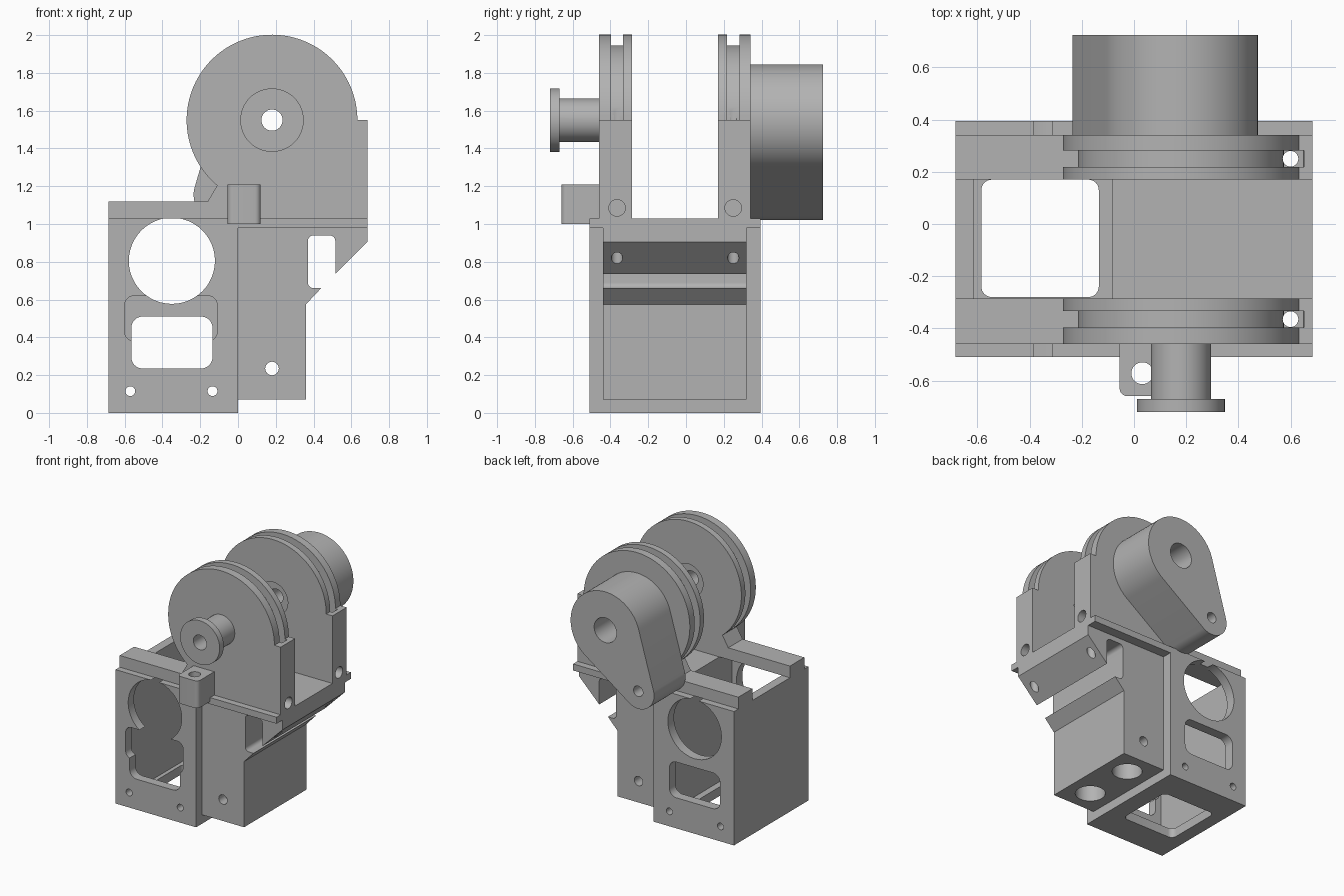
import bpy, bmesh
from math import sin, cos, radians

if "Cube" in bpy.data.objects:
    bpy.data.objects.remove(bpy.data.objects["Cube"], do_unlink=True)

grey = bpy.data.materials.new("plain grey")
grey.use_nodes = True
grey.diffuse_color = (0.45, 0.45, 0.45, 1)
grey.node_tree.nodes["Principled BSDF"].inputs["Base Color"].default_value = (0.45, 0.45, 0.45, 1)


def arc(cx, cy, r, a0, a1, n=8):
    """Points along an arc, angles in degrees."""
    steps = [radians(a0 + (a1 - a0) * i / n) for i in range(n + 1)]
    return [(cx + r * cos(a), cy + r * sin(a)) for a in steps]


def circle(cx, cy, r, n=48):
    return arc(cx, cy, r, 0, 360, n)[:-1]


def rect(x0, x1, y0, y1, r=0):
    if not r:
        return [(x0, y0), (x1, y0), (x1, y1), (x0, y1)]
    return (arc(x0 + r, y0 + r, r, 180, 270) + arc(x1 - r, y0 + r, r, 270, 360)
            + arc(x1 - r, y1 - r, r, 0, 90) + arc(x0 + r, y1 - r, r, 90, 180))


PLACE = {"x": lambda p, t: (t, p[0], p[1]),
         "y": lambda p, t: (p[0], t, p[1]),
         "z": lambda p, t: (p[0], p[1], t)}


def prism(name, pts, axis, a, b):
    """Extrude a closed profile along an axis from a to b."""
    bm = bmesh.new()
    ends = [[bm.verts.new(PLACE[axis](p, t)) for p in pts] for t in (a, b)]
    bm.faces.new(ends[0])
    bm.faces.new(ends[1])
    for i in range(len(pts)):
        j = (i + 1) % len(pts)
        bm.faces.new((ends[0][i], ends[0][j], ends[1][j], ends[1][i]))
    bmesh.ops.recalc_face_normals(bm, faces=bm.faces)
    mesh = bpy.data.meshes.new(name)
    bm.to_mesh(mesh)
    bm.free()
    mesh.materials.append(grey)
    ob = bpy.data.objects.new(name, mesh)
    bpy.context.collection.objects.link(ob)
    return ob


def combine(ob, other, op="DIFFERENCE"):
    mod = ob.modifiers.new(op, "BOOLEAN")
    mod.operation, mod.solver, mod.object = op, "EXACT", other
    bpy.context.view_layer.objects.active = ob
    bpy.ops.object.modifier_apply(modifier=mod.name)
    bpy.data.objects.remove(other, do_unlink=True)


def cut(ob, pts, axis, a, b):
    combine(ob, prism("cutter", pts, axis, a, b))


FRONT, BACK = -0.51, 0.395
AX, AZ = 0.18, 1.55          # wheel axis
parts = []

# Hollow box frame, open at the top
frame = prism("box_frame", rect(-0.685, 0, FRONT, BACK), "z", 0, 1.03)
cut(frame, rect(-0.615, -0.085, -0.44, 0.32), "z", 0.07, 1.2)
cut(frame, rect(-0.585, -0.135, -0.28, 0.17, 0.04), "z", -0.1, 0.2)
cut(frame, circle(-0.35, 0.805, 0.228), "y", -0.6, 0.6)
cut(frame, rect(-0.565, -0.135, 0.235, 0.51, 0.06), "y", -0.6, 0.6)
cut(frame, rect(-0.6, -0.11, 0.38, 0.62, 0.05), "y", -0.6, -0.4)
for x in (-0.57, -0.135):
    cut(frame, circle(x, 0.115, 0.026, 24), "y", -0.6, 0.6)
parts.append(frame)

# Side block with hooked slot, cross pin hole and bottom bores
profile = ([(0, 0.07), (0.36, 0.07), (0.36, 0.575), (0.44, 0.66)]
           + arc(0.40, 0.69, 0.03, 270, 180) + arc(0.40, 0.91, 0.03, 180, 90)
           + arc(0.485, 0.91, 0.03, 90, 0)
           + [(0.515, 0.735), (0.685, 0.905), (0.685, 0.98), (0, 0.98)])
block = prism("side_block", profile, "y", -0.44, 0.32)
for y in (-0.26, 0.14):
    cut(block, circle(AX, y, 0.105), "z", -0.1, 0.45)
cut(block, circle(AX, 0.235, 0.036, 24), "y", -0.6, 0.6)
parts.append(block)

# Thin shelf over the block
shelf = prism("shelf", rect(0, 0.685, FRONT, BACK), "z", 0.98, 1.03)
parts.append(shelf)

# Two grooved wheel cheeks, each with a rail running along the box top
cheek_profile = ([(-0.685, 1.03), (0.685, 1.03), (0.685, AZ)]
                 + arc(AX, AZ, 0.452, 0, 230, 72)
                 + [(-0.16, 1.12), (-0.685, 1.12)])
groove = arc(AX, AZ, 0.472, -6, 225, 72) + arc(AX, AZ, 0.395, 225, -6, 72)
cheeks = (("front_cheek", -0.46, -0.285, -0.365, -0.325, -0.2),
          ("back_cheek", 0.17, 0.342, 0.25, 0.1, 0.21))
for name, y0, y1, mid, r0, r1 in cheeks:
    cheek = prism(name, cheek_profile, "y", y0, y1)
    cut(cheek, groove, "y", mid - 0.032, mid + 0.032)
    cut(cheek, circle(AX, AZ, 0.125), "y", r0, r1)
    cut(cheek, circle(AX, AZ, 0.056), "y", -0.8, 0.8)
    cut(cheek, circle(mid, 1.085, 0.044, 24), "x", 0.45, 0.8)
    for ob in (cheek, shelf, block):
        cut(ob, circle(0.6, mid, 0.03, 24), "z", 0.6, 1.8)
    parts.append(cheek)

# Flanged spool on the front
spool = prism("front_spool", circle(AX, AZ, 0.115), "y", -0.69, -0.46)
combine(spool, prism("flange", circle(AX, AZ, 0.168, 64), "y", -0.72, -0.67), "UNION")
cut(spool, circle(AX, AZ, 0.056), "y", -0.8, 0.0)
parts.append(spool)

# Tapered crank arm on the back: two rounded ends joined by tangents
arm_profile = arc(AX, AZ, 0.295, -56, 165, 56) + arc(-0.10, 1.155, 0.135, 165, 304, 32)
arm = prism("back_arm", arm_profile, "y", 0.342, 0.724)
cut(arm, circle(AX, AZ, 0.095), "y", 0.3, 0.8)
cut(arm, circle(-0.10, 1.155, 0.04, 24), "y", 0.42, 0.8)
parts.append(arm)

# Small drilled lug on the front
lug_profile = ([(0.12, -0.46), (-0.055, -0.46)]
               + arc(-0.025, -0.63, 0.03, 180, 270) + arc(0.09, -0.63, 0.03, 270, 360))
lug = prism("front_lug", lug_profile, "z", 1.0, 1.21)
cut(lug, circle(0.032, -0.572, 0.042, 32), "z", 0.9, 1.3)
parts.append(lug)

# Smooth round walls, keep edges crisp
bpy.ops.object.select_all(action="DESELECT")
for ob in parts:
    ob.select_set(True)
bpy.context.view_layer.objects.active = frame
bpy.ops.object.shade_smooth_by_angle(angle=radians(30))
